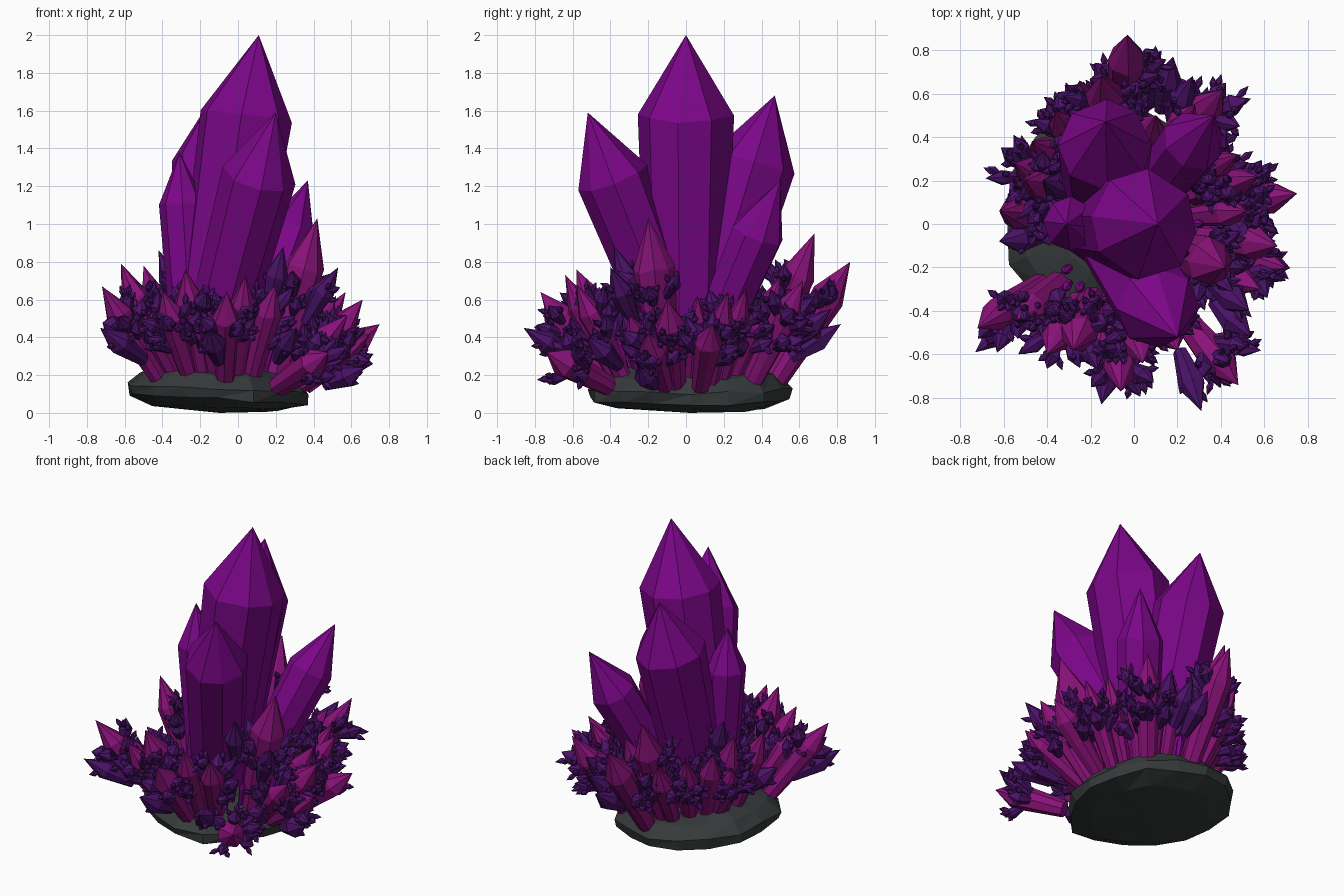
import bpy, bmesh, math, random
from mathutils import Vector

if "Cube" in bpy.data.objects:
    bpy.data.objects.remove(bpy.data.objects["Cube"])

random.seed(7)


def material(name, rgb):
    m = bpy.data.materials.new(name)
    m.diffuse_color = (*rgb, 1)
    m.use_nodes = True
    m.node_tree.nodes["Principled BSDF"].inputs["Base Color"].default_value = m.diffuse_color
    return m


def finish(bm, name, mat):
    bmesh.ops.recalc_face_normals(bm, faces=bm.faces)
    me = bpy.data.meshes.new(name)
    bm.to_mesh(me)
    bm.free()
    me.materials.append(mat)
    ob = bpy.data.objects.new(name, me)
    bpy.context.collection.objects.link(ob)


def crystal(bm, base, tip, r, n=8, shoulder=0.75, taper=0.75, jitter=0.08):
    """Faceted prism that widens to a shoulder, then closes in a point."""
    base, tip = Vector(base), Vector(tip)
    axis = tip - base
    q = axis.to_track_quat('Z', 'Y')
    spin = random.uniform(0, 6.28)
    low, high = [], []
    for i in range(n):
        a = spin + math.tau * (i + random.uniform(-.12, .12)) / n
        d = q @ Vector((math.cos(a), math.sin(a), 0))
        k = r * random.uniform(1 - jitter, 1 + jitter)
        low.append(bm.verts.new(base + d * k * taper))
        s = shoulder + random.uniform(-.2, .2) * jitter
        high.append(bm.verts.new(base + axis * s + d * k))
    top = bm.verts.new(tip)
    bm.faces.new(low[::-1])
    for i in range(n):
        j = (i + 1) % n
        bm.faces.new((low[i], low[j], high[j], high[i]))
        bm.faces.new((high[i], high[j], top))


purple = material("purple", (0.2, 0.002, 0.25))
magenta = material("magenta", (0.25, 0.006, 0.19))
violet = material("dark_violet", (0.07, 0.006, 0.14))
stone = material("stone", (0.036, 0.042, 0.042))

# Rock base: irregular rings closed by caps
bm = bmesh.new()
N = 16
wobble = [random.uniform(.95, 1.04) for _ in range(N)]
rings = []
for scale, z in ((.72, .03), (.97, .07), (1.0, .13), (.86, .205), (.5, .26)):
    ring = []
    for i in range(N):
        a = math.tau * i / N
        k = scale * wobble[i] * random.uniform(.98, 1.02)
        x, y = -.11 + .5 * k * math.cos(a), .025 + .55 * k * math.sin(a)
        ring.append(bm.verts.new((x, y, z - .05 * (x + .12) + random.uniform(-.012, .012))))
    rings.append(ring)
for lo, hi in zip(rings, rings[1:]):
    for i in range(N):
        j = (i + 1) % N
        bm.faces.new((lo[i], lo[j], hi[j]))
        bm.faces.new((lo[i], hi[j], hi[i]))
for ring, c in ((rings[0], (-.1, .02, 0)), (rings[-1], (-.12, .02, .28))):
    v = bm.verts.new(c)
    for i in range(N):
        bm.faces.new((ring[i], ring[(i + 1) % N], v))
finish(bm, "rock_base", stone)

# Five large central crystals: base, tip, radius, shoulder fraction
large = (
    ("main_crystal", (-.16, 0, .2), (.11, 0, 2.0), .25, .765),
    ("front_crystal", (-.17, .03, .2), (.2, -.52, 1.59), .195, .755),
    ("back_crystal", (-.13, .02, .2), (-.13, .47, 1.68), .215, .765),
    ("back_right_crystal", (.02, .06, .2), (.37, .5, 1.23), .145, .73),
    ("left_crystal", (-.24, 0, .2), (-.31, 0, 1.38), .125, .77),
)
for name, base, tip, r, s in large:
    bm = bmesh.new()
    crystal(bm, base, tip, r, 8, s, .8, .03)
    finish(bm, name, purple)

# Medium crystals radiating from the rock: tip x, y, z, radius
medium = (
    (-.72, -.48, .67, .075), (-.54, -.44, .6, .07), (-.40, -.60, .65, .075),
    (-.28, -.58, .76, .085), (-.06, -.77, .64, .078), (.04, -.64, .73, .07),
    (.20, -.58, .68, .07), (.48, -.74, .32, .085), (.42, -.20, 1.03, .11),
    (.70, -.20, .42, .075), (.66, -.10, .60, .08), (.75, .14, .47, .075),
    (.57, .22, .64, .068), (.52, .06, .62, .068), (.41, .62, .70, .078),
    (.28, .55, .62, .065), (.10, .50, .72, .07), (-.03, .87, .80, .09),
    (-.15, .68, .95, .088), (-.25, .66, .68, .07), (-.36, .52, .70, .068),
    (-.47, .38, .72, .07), (-.50, .20, .78, .075), (-.62, .06, .79, .078),
    (.58, -.30, .52, .068), (-.55, .28, .60, .065), (.34, .42, .60, .06),
    (.48, .32, .66, .06), (-.10, .64, .62, .065), (-.16, -.58, .58, .06),
)
sites = []
bm = bmesh.new()
for x, y, z, r in medium:
    base = Vector((-.08 + (x + .08) * .52, y * .55, .17 if x < .3 else .14))
    tip = Vector((x, y, z))
    crystal(bm, base, tip, r, 8, .71, .65, .07)
    sites.append((base, tip, r))
finish(bm, "medium_crystals", magenta)

# Dark crystals clustered around each medium one, with tiny sprouts on them
dark, tiny = bmesh.new(), bmesh.new()


def inside(p):
    return abs(p.x) < .72 and abs(p.y) < .84 and .12 < p.z < .82


def bare(p):
    return p.x < -.15 and -.33 < p.y < -.1


def side_vector(axis):
    d = Vector([random.gauss(0, 1) for _ in range(3)])
    return (d - axis * d.dot(axis)).normalized()


def sprout_tiny(base, tip, r, count):
    axis = (tip - base).normalized()
    for _ in range(count):
        s = side_vector(axis)
        p = base.lerp(tip, random.uniform(.35, .65)) + s * r * .5
        e = p + (axis + s * .8).normalized() * random.uniform(.055, .085)
        if inside(e):
            crystal(tiny, p, e, .018, 6, .55, .5)


def add_dark(base, tip, r):
    crystal(dark, base, tip, r, 7, .56, .5, .08)
    sprout_tiny(base, tip, r, 3)


for base, tip, r in sites:
    axis = (tip - base).normalized()
    made = tries = 0
    while made < 8 and tries < 40:
        tries += 1
        s = side_vector(axis)
        p = base.lerp(tip, random.uniform(.38, .68)) + s * r * .7
        e = p + (axis + s * .85).normalized() * random.uniform(.13, .2)
        if inside(e) and not bare(e):
            add_dark(p, e, random.uniform(.034, .05))
            made += 1

# Larger dark crystals at the outer edge: tip x, y, z
for x, y, z in ((.31, -.86, .45), (-.15, -.83, .44), (.53, -.40, .77),
                (.54, -.52, .40), (.24, -.38, .88), (.27, .68, .62),
                (.18, .77, .55), (-.73, -.59, .45), (.67, -.25, .24),
                (-.62, -.08, .50), (-.42, .20, .86), (.10, .82, .47)):
    add_dark(Vector((x * .68, y * .68, z * .62)), Vector((x, y, z)), .065)
finish(dark, "dark_crystals", violet)
finish(tiny, "tiny_crystals", violet)

# Small bright sprouts at the foot of the large crystals
bm = bmesh.new()
for i in range(40):
    a = math.tau * i / 40
    if 3.2 < a < 3.9:
        continue
    k = random.uniform(.26, .36)
    p = Vector((-.1 + k * math.cos(a), k * math.sin(a), .2))
    e = p + Vector((.06 * math.cos(a), .06 * math.sin(a), random.uniform(.12, .24)))
    crystal(bm, p, e, .022, 6, .7, .6)
finish(bm, "foot_sprouts", purple)
